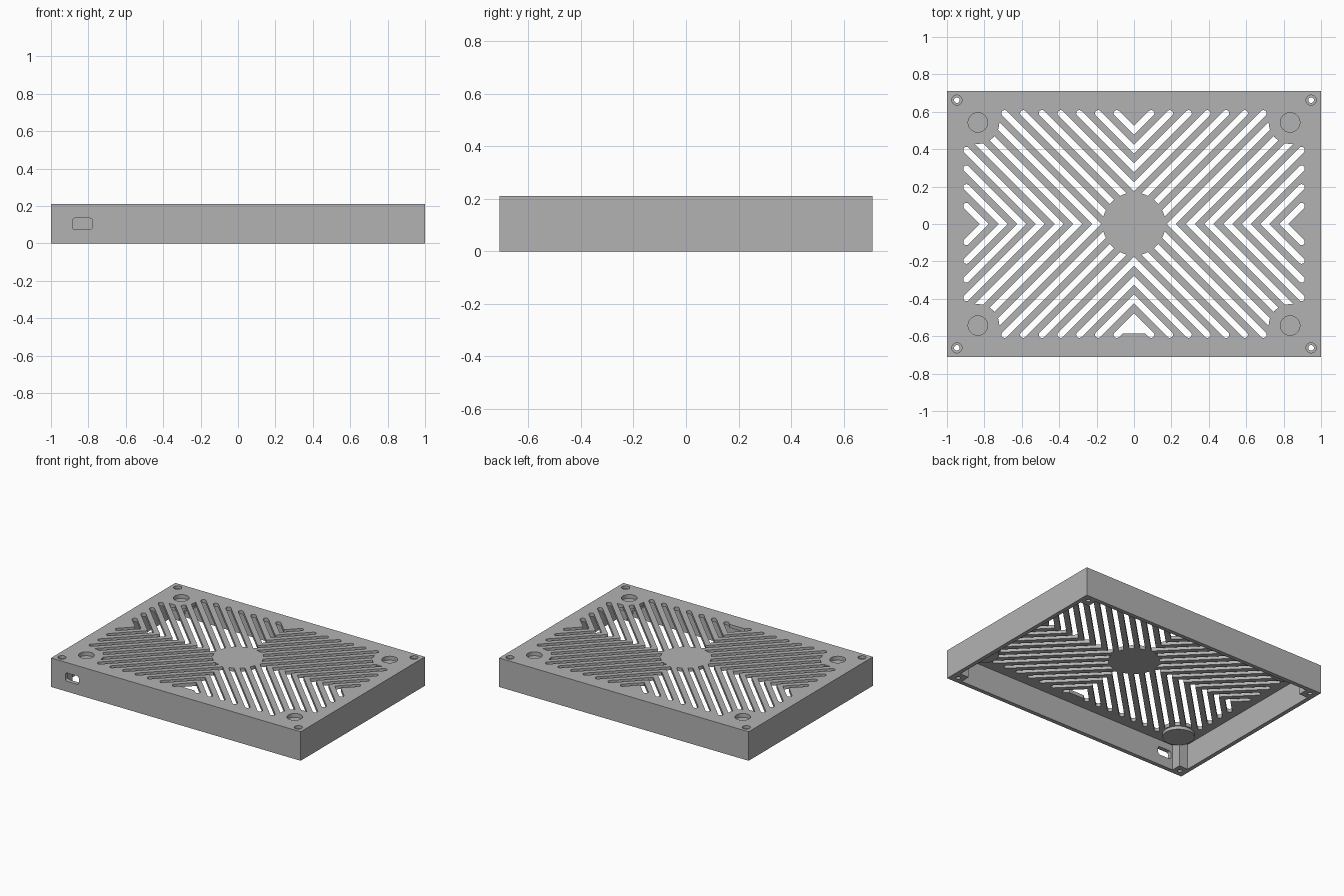
import bpy, bmesh, math

if "Cube" in bpy.data.objects:
    bpy.data.objects.remove(bpy.data.objects["Cube"])

W, D, H = 1.0, 0.711, 0.21        # half width, half depth, height
WALL, PLATE = 0.03, 0.185         # wall thickness, underside of the top plate
SLOT = 0.034                      # slot width
CORNERS = [(sx, sy) for sx in (-1, 1) for sy in (-1, 1)]
FOOT, SCREW = (0.835, 0.543), (0.947, 0.662)

grey = bpy.data.materials.new("grey")
grey.diffuse_color = (0.45, 0.45, 0.45, 1)
grey.use_nodes = True
grey.node_tree.nodes["Principled BSDF"].inputs["Base Color"].default_value = grey.diffuse_color


def prisms(name, outlines, z0, z1):
    """One object holding a straight prism for every 2D outline."""
    bm = bmesh.new()
    for pts in outlines:
        low = [bm.verts.new((x, y, z0)) for x, y in pts]
        high = [bm.verts.new((x, y, z1)) for x, y in pts]
        bm.faces.new(low[::-1])
        bm.faces.new(high)
        for i in range(len(pts)):
            j = (i + 1) % len(pts)
            bm.faces.new((low[i], low[j], high[j], high[i]))
    bmesh.ops.recalc_face_normals(bm, faces=bm.faces)
    me = bpy.data.meshes.new(name)
    bm.to_mesh(me)
    bm.free()
    me.materials.append(grey)
    ob = bpy.data.objects.new(name, me)
    bpy.context.collection.objects.link(ob)
    return ob


def rect(x0, x1, y0, y1):
    return [(x0, y0), (x1, y0), (x1, y1), (x0, y1)]


def circle(cx, cy, r, n=32):
    return [(cx + r * math.cos(2 * math.pi * i / n),
             cy + r * math.sin(2 * math.pi * i / n)) for i in range(n)]


def at_corners(p, r):
    return [circle(sx * p[0], sy * p[1], r) for sx, sy in CORNERS]


def combine(target, tool, op):
    mod = target.modifiers.new(op, 'BOOLEAN')
    mod.object, mod.operation, mod.solver = tool, op, 'EXACT'
    mod.use_self = True
    bpy.context.view_layer.objects.active = target
    bpy.ops.object.modifier_apply(modifier=mod.name)
    bpy.data.objects.remove(tool)


def slot(c):
    """Diagonal slot x - y = c, mitred on an axis and rounded at the far end."""
    h = SLOT / math.sqrt(2)
    e = 0.001
    if c > 0.05:
        start = [(c - h - e, -e), (c + h - e, -e)]
    elif c < -0.05:
        start = [(-e, -c + h - e), (-e, -c - h - e)]
    else:
        start = [(0.05 - h / 2, 0.05 + h / 2), (0.05 + h / 2, 0.05 - h / 2)]
    x = min(0.896, 0.592 + c)
    y = x - c
    tip = [(x + SLOT / 2 * math.cos(a), y + SLOT / 2 * math.sin(a))
           for a in (math.radians(-45 + 22.5 * i) for i in range(9))]
    return start + tip


# Hollow shell, open underneath
case = prisms("vented_cover", [rect(-W, W, -D, D)], 0, H)
combine(case, prisms("cavity", [rect(-W + WALL, W - WALL, -D + WALL, D - WALL)],
                     -0.1, PLATE), 'DIFFERENCE')

# Corner screw posts and foot cups under the plate
posts = [rect(*sorted((sx * (W - 0.1), sx * (W - 0.01))),
              *sorted((sy * (D - 0.1), sy * (D - 0.01)))) for sx, sy in CORNERS]
combine(case, prisms("posts", posts, 0, H - 0.01), 'UNION')
combine(case, prisms("foot_cups", at_corners(FOOT, 0.105), 0.162, H - 0.005), 'UNION')

# Chevron vents, kept clear of the centre disc and the feet
outlines = [[(sx * x, sy * y) for x, y in slot(k / 10)]
            for k in range(-5, 9) for sx, sy in CORNERS]
outlines.append([(-0.09, -0.585), (0.09, -0.585), (0, -0.49)])
vents = prisms("vents", outlines, 0.1, 0.3)
keep = [circle(0, 0, 0.168, 48)] + at_corners(FOOT, 0.115)
combine(vents, prisms("solid_areas", keep, 0.05, 0.35), 'DIFFERENCE')
combine(case, vents, 'DIFFERENCE')

# Foot recesses, screw holes and their counterbores
combine(case, prisms("foot_recess", at_corners(FOOT, 0.052), 0.182, 0.3), 'DIFFERENCE')
combine(case, prisms("screw_holes", at_corners(SCREW, 0.015), -0.1, 0.3), 'DIFFERENCE')
combine(case, prisms("counterbores", at_corners(SCREW, 0.027), 0.19, 0.3), 'DIFFERENCE')

# Rounded cable port in the front wall
r, port = 0.014, []
for i, (cx, cy) in enumerate([(1, 1), (-1, 1), (-1, -1), (1, -1)]):
    for k in range(5):
        a = math.pi / 2 * (i + k / 4)
        port.append((cx * (0.054 - r) + r * math.cos(a), cy * (0.03 - r) + r * math.sin(a)))
cutter = prisms("port", [port], -0.05, 0.05)
cutter.rotation_euler.x = math.pi / 2
cutter.location = (-0.832, -D, 0.105)
bpy.context.view_layer.update()
combine(case, cutter, 'DIFFERENCE')

bpy.ops.object.select_all(action='DESELECT')
case.select_set(True)
bpy.context.view_layer.objects.active = case
bpy.ops.object.shade_smooth_by_angle(angle=math.radians(30))
